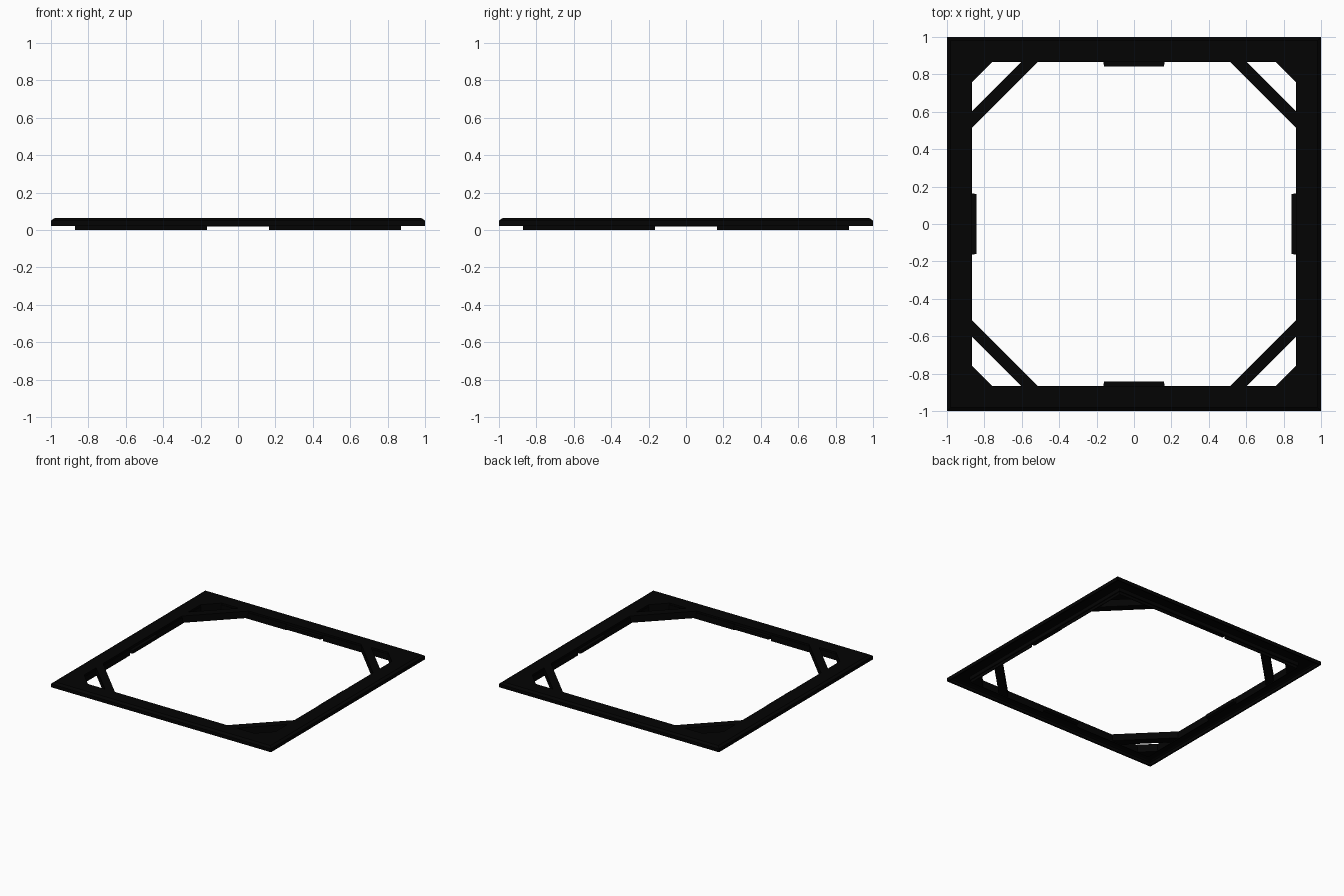
import bpy, bmesh
from math import radians
from mathutils import Matrix

if "Cube" in bpy.data.objects:
    bpy.data.objects.remove(bpy.data.objects["Cube"])

black = bpy.data.materials.new("black")
black.diffuse_color = (0.001, 0.001, 0.001, 1)
black.use_nodes = True
black.node_tree.nodes["Principled BSDF"].inputs["Base Color"].default_value = black.diffuse_color


def finish(name, bm):
    bmesh.ops.recalc_face_normals(bm, faces=bm.faces)
    mesh = bpy.data.meshes.new(name)
    bm.to_mesh(mesh)
    bm.free()
    mesh.materials.append(black)
    obj = bpy.data.objects.new(name, mesh)
    bpy.context.collection.objects.link(obj)
    return obj


def prism(name, pts, z0, z1, turn=0):
    """Extrude an outline upwards, then turn it to one of the four sides."""
    bm = bmesh.new()
    low = [bm.verts.new((x, y, z0)) for x, y in pts]
    high = [bm.verts.new((x, y, z1)) for x, y in pts]
    n = len(pts)
    bm.faces.new(low)
    bm.faces.new(high)
    for i in range(n):
        j = (i + 1) % n
        bm.faces.new((low[i], low[j], high[j], high[i]))
    bm.transform(Matrix.Rotation(radians(turn), 4, 'Z'))
    return finish(name, bm)


# Square frame, hollow below: cross-section (half width, height) round four corners
TOP = 0.064
profile = [(1, 0.022), (1, 0.05), (0.98, TOP), (0.87, TOP), (0.87, 0.022),
           (0.88, 0.022), (0.88, 0.052), (0.975, 0.052), (0.988, 0.046), (0.988, 0.022)]
bm = bmesh.new()
rings = [[bm.verts.new((sx * r, sy * r, z)) for sx, sy in
          ((1, 1), (-1, 1), (-1, -1), (1, -1))] for r, z in profile]
for a, ring in enumerate(rings):
    nxt = rings[(a + 1) % len(rings)]
    for i in range(4):
        j = (i + 1) % 4
        bm.faces.new((ring[i], ring[j], nxt[j], nxt[i]))
finish("frame", bm)

for k in range(4):
    t = 90 * k
    # Corner gusset filling the inside corner
    prism(f"corner_gusset_{k}", [(0.87, 0.755), (0.87, 0.87), (0.755, 0.87)],
          0.0, TOP, t)
    # Diagonal brace across the corner
    prism(f"corner_brace_{k}", [(0.87, 0.51), (0.87, 0.6), (0.6, 0.87), (0.51, 0.87)],
          0.008, TOP, t)
    # Low locating tab at the middle of the side
    prism(f"side_tab_{k}", [(-0.165, 0.87), (-0.16, 0.843), (0.16, 0.843), (0.165, 0.87)],
          0.018, 0.044, t)
    # Lower lip on either side of the tab
    for s in (-1, 1):
        prism(f"lower_lip_{k}_{'left' if s < 0 else 'right'}",
              [(s * 0.165, 0.866), (s * 0.87, 0.866), (s * 0.87, 0.872), (s * 0.165, 0.872)],
              0.0, 0.05, t)
